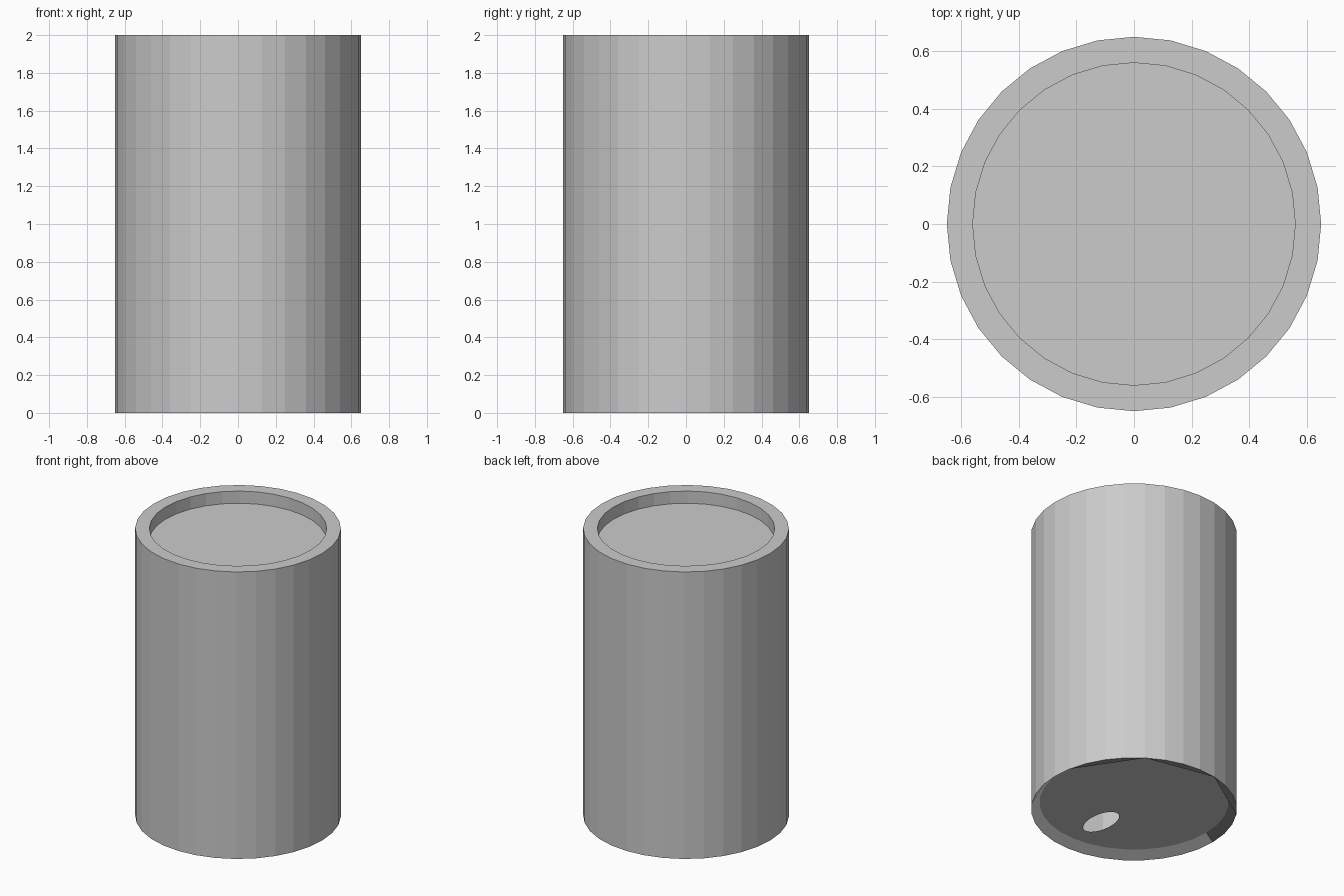
import bpy
import bmesh
from math import cos, sin, pi

if "Cube" in bpy.data.objects:
    bpy.data.objects.remove(bpy.data.objects["Cube"])

SIDES = 32
bm = bmesh.new()


def ring(rx, ry, z, cy=0.0, n=SIDES):
    return [bm.verts.new((rx * cos(2 * pi * i / n), cy + ry * sin(2 * pi * i / n), z))
            for i in range(n)]


def bridge(a, b):
    for i in range(len(a)):
        j = (i + 1) % len(a)
        bm.faces.new((a[i], a[j], b[j], b[i]))


def loop_edges(vs):
    out = []
    for i, v in enumerate(vs):
        w = vs[(i + 1) % len(vs)]
        out.append(bm.edges.get((v, w)) or bm.edges.new((v, w)))
    return out


# Outer wall, flat rim, recess wall and recessed floor at the top
bottom = ring(0.65, 0.65, 0.0)
top = ring(0.65, 0.65, 2.0)
rim = ring(0.56, 0.56, 2.0)
floor = ring(0.56, 0.56, 1.915)
bridge(bottom, top)
bridge(top, rim)
bridge(rim, floor)
bm.faces.new(floor)

# Sloped lip underneath, made of two half-ring faces
lid = ring(0.597, 0.597, 0.05)
for start in (0, SIDES // 2):
    ids = [(start + k) % SIDES for k in range(SIDES // 2 + 1)]
    bm.faces.new([bottom[i] for i in reversed(ids)] + [lid[i] for i in ids])

# Lid panel with the oval mouth opening left open
mouth = ring(0.08, 0.15, 0.05, cy=-0.323)
bmesh.ops.triangle_fill(bm, use_beauty=True, use_dissolve=False,
                        edges=loop_edges(lid) + loop_edges(mouth),
                        normal=(0, 0, -1))

bmesh.ops.recalc_face_normals(bm, faces=bm.faces[:])
mesh = bpy.data.meshes.new("can_body")
bm.to_mesh(mesh)
bm.free()
bpy.context.collection.objects.link(bpy.data.objects.new("can_body", mesh))
